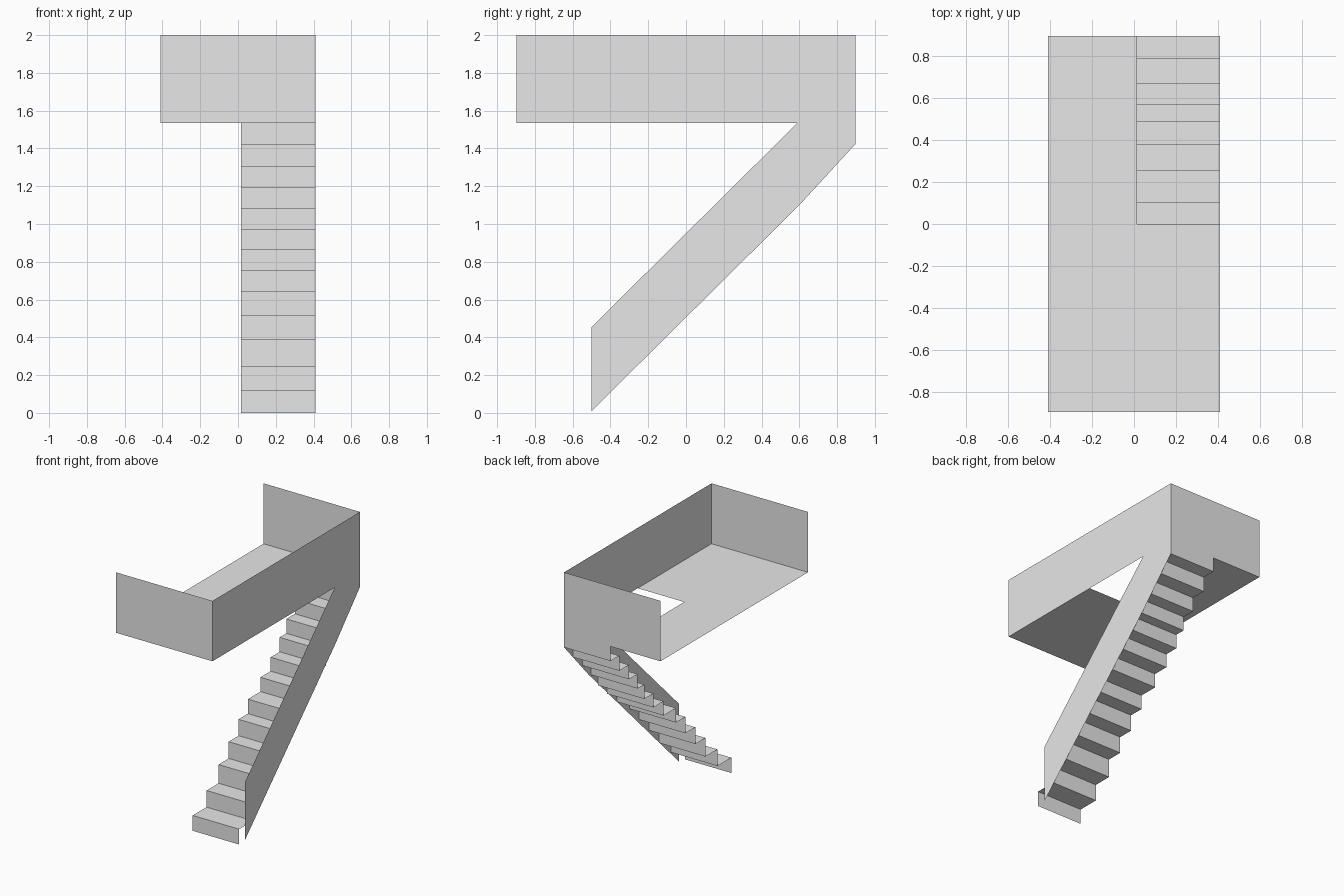
import bpy
import bmesh

if "Cube" in bpy.data.objects:
    bpy.data.objects.remove(bpy.data.objects["Cube"], do_unlink=True)

# One plain grey for everything
GREY = (0.8, 0.8, 0.8, 1.0)
grey = bpy.data.materials.new("plain_grey")
grey.use_nodes = True
grey.diffuse_color = GREY
grey.node_tree.nodes["Principled BSDF"].inputs["Base Color"].default_value = GREY

HALF_X, HALF_Y = 0.411, 0.897
STAIR_X = 0.015          # inner side of the stairs
FLOOR, TOP = 1.535, 2.0


def sheet(name, *polygons):
    """Make an object of thin flat polygons, each a list of corner points."""
    bm = bmesh.new()
    for points in polygons:
        bm.faces.new([bm.verts.new(p) for p in points])
    bmesh.ops.remove_doubles(bm, verts=bm.verts, dist=0.0005)
    mesh = bpy.data.meshes.new(name)
    bm.to_mesh(mesh)
    bm.free()
    mesh.materials.append(grey)
    obj = bpy.data.objects.new(name, mesh)
    bpy.context.collection.objects.link(obj)
    return obj


# Stair profile: height of each level and depth of each riser
levels = [0, 0.118, 0.246, 0.39, 0.519, 0.645, 0.757, 0.867,
          0.974, 1.085, 1.196, 1.307, 1.423]
risers = [-0.572, -0.404, -0.258, -0.135, -0.014, 0.1, 0.252, 0.376,
          0.486, 0.567, 0.671, 0.79, HALF_Y]

# Landing floor with the stair opening cut from its back left corner
sheet("landing_floor", [(x, y, FLOOR) for x, y in (
    (-HALF_X, -HALF_Y), (HALF_X, -HALF_Y), (HALF_X, 0),
    (STAIR_X, 0), (STAIR_X, HALF_Y), (-HALF_X, HALF_Y))])

# Front parapet
sheet("front_wall", [(x, -HALF_Y, z) for x, z in (
    (-HALF_X, FLOOR), (HALF_X, FLOOR), (HALF_X, TOP), (-HALF_X, TOP))])

# Back parapet, dropping down to close the top step
sheet("back_wall", [(x, HALF_Y, z) for x, z in (
    (HALF_X, levels[-1]), (STAIR_X, levels[-1]), (STAIR_X, FLOOR),
    (-HALF_X, FLOOR), (-HALF_X, TOP), (HALF_X, TOP))])

# Left parapet running down into the sloping stair side
sheet("side_wall_and_stringer", [(HALF_X, y, z) for y, z in (
    (-HALF_Y, FLOOR), (0.59, FLOOR), (-0.5, 0.455), (-0.5, 0.01),
    (0.6, 1.1), (HALF_Y, levels[-1]), (HALF_Y, TOP), (-HALF_Y, TOP))])

# Folded stairs: a riser and a tread for each step
steps = []
for i in range(len(levels) - 1):
    y0, y1 = risers[i], risers[i + 1]
    z0, z1 = levels[i], levels[i + 1]
    for (ya, za), (yb, zb) in (((y0, z0), (y0, z1)), ((y0, z1), (y1, z1))):
        steps.append([(STAIR_X, ya, za), (HALF_X, ya, za),
                      (HALF_X, yb, zb), (STAIR_X, yb, zb)])
sheet("stairs", *steps)
